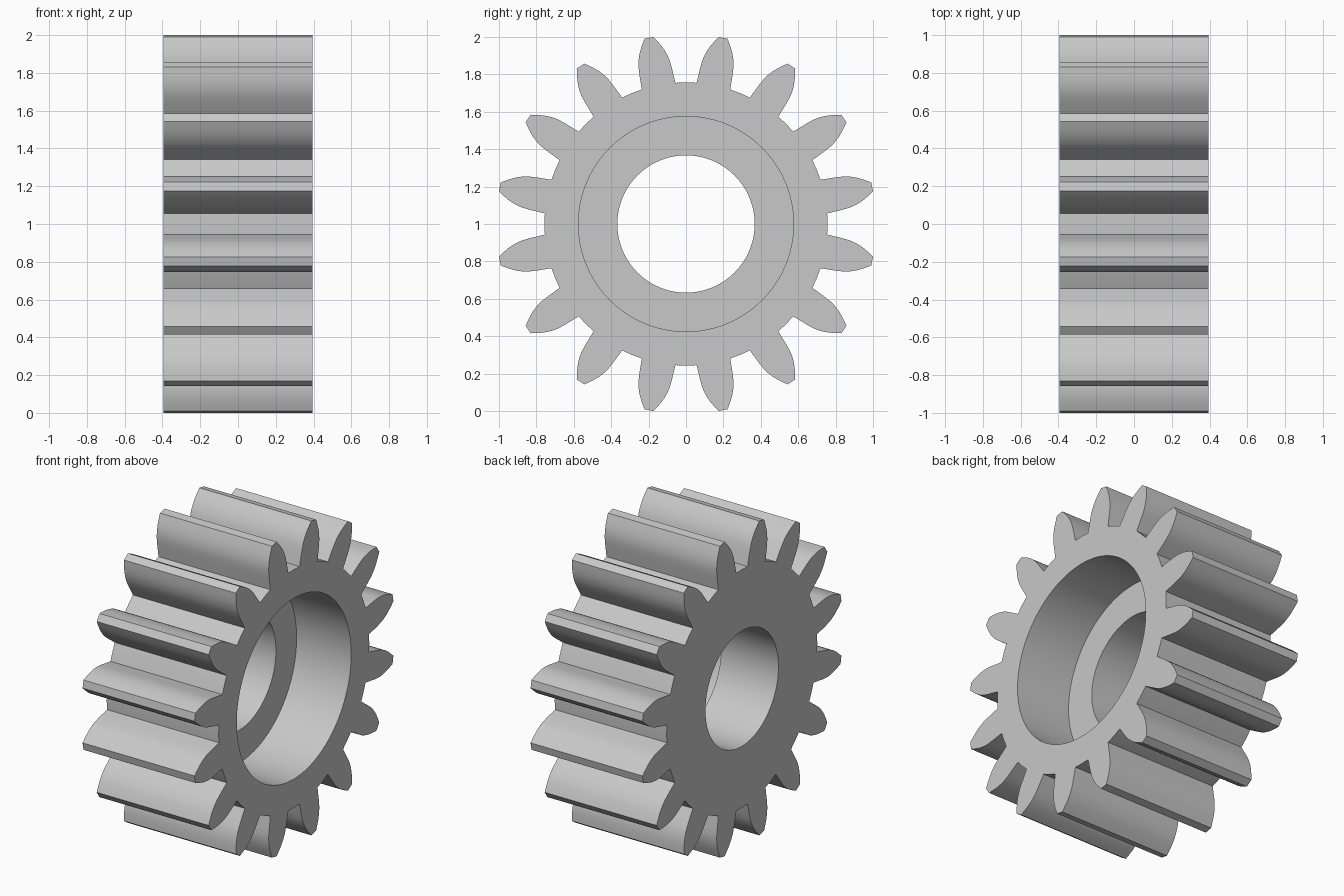
import bpy, bmesh
from math import sin, cos, asin, pi, radians

cube = bpy.data.objects.get("Cube")
if cube:
    bpy.data.objects.remove(cube, do_unlink=True)

TEETH = 16
HALF = 0.394          # half of the face width, along x
ROOT_R = 0.757
BORE_R = 0.367
RECESS_R = 0.575
FLOOR_X = 0.01        # where the recess ends
SEGMENTS = 96

# One tooth flank, root to tip: radius and half thickness
FLANK = [(ROOT_R, 0.092), (0.80, 0.09), (0.84, 0.0885), (0.88, 0.085),
         (0.90, 0.081), (0.92, 0.075), (0.94, 0.0675), (0.96, 0.058),
         (0.99, 0.0405), (1.015, 0.0245)]

steel = bpy.data.materials.new("light grey")
steel.use_nodes = True
colour = (0.58, 0.58, 0.58, 1)
steel.diffuse_color = colour
steel.node_tree.nodes["Principled BSDF"].inputs["Base Color"].default_value = colour


def polar(r, a):
    return (r * cos(a), 1 + r * sin(a))


def gear_outline():
    pitch = 2 * pi / TEETH
    points = []
    for i in range(TEETH):
        mid = (i + 0.5) * pitch
        points += [polar(r, mid - asin(h / r)) for r, h in FLANK]
        points += [polar(r, mid + asin(h / r)) for r, h in reversed(FLANK)]
        points.append(polar(ROOT_R, mid + pitch / 2))   # middle of the valley
    return points


def circle(r):
    return [polar(r, 2 * pi * i / SEGMENTS) for i in range(SEGMENTS)]


bm = bmesh.new()


def ring(points, x):
    verts = [bm.verts.new((x, y, z)) for y, z in points]
    edges = [bm.edges.new((v, verts[i - 1])) for i, v in enumerate(verts)]
    return verts, edges


def wall(a, b):
    va, vb = a[0], b[0]
    for i in range(len(va)):
        bm.faces.new((va[i - 1], va[i], vb[i], vb[i - 1]))


def cap(outer, inner):
    bmesh.ops.triangle_fill(bm, edges=outer[1] + inner[1], use_beauty=True)


outline = gear_outline()
teeth_back, teeth_front = ring(outline, -HALF), ring(outline, HALF)
bore_back, bore_floor = ring(circle(BORE_R), -HALF), ring(circle(BORE_R), FLOOR_X)
recess_floor, recess_front = ring(circle(RECESS_R), FLOOR_X), ring(circle(RECESS_R), HALF)

# Side faces, then toothed rim, bore, recess floor and recess wall
cap(teeth_back, bore_back)
cap(teeth_front, recess_front)
wall(teeth_back, teeth_front)
wall(bore_back, bore_floor)
wall(bore_floor, recess_floor)
wall(recess_floor, recess_front)
bmesh.ops.recalc_face_normals(bm, faces=bm.faces[:])

mesh = bpy.data.meshes.new("spur_gear")
bm.to_mesh(mesh)
bm.free()
mesh.materials.append(steel)
gear = bpy.data.objects.new("spur_gear", mesh)
bpy.context.collection.objects.link(gear)

bpy.ops.object.select_all(action='DESELECT')
gear.select_set(True)
bpy.context.view_layer.objects.active = gear
bpy.ops.object.shade_smooth_by_angle(angle=radians(25))
